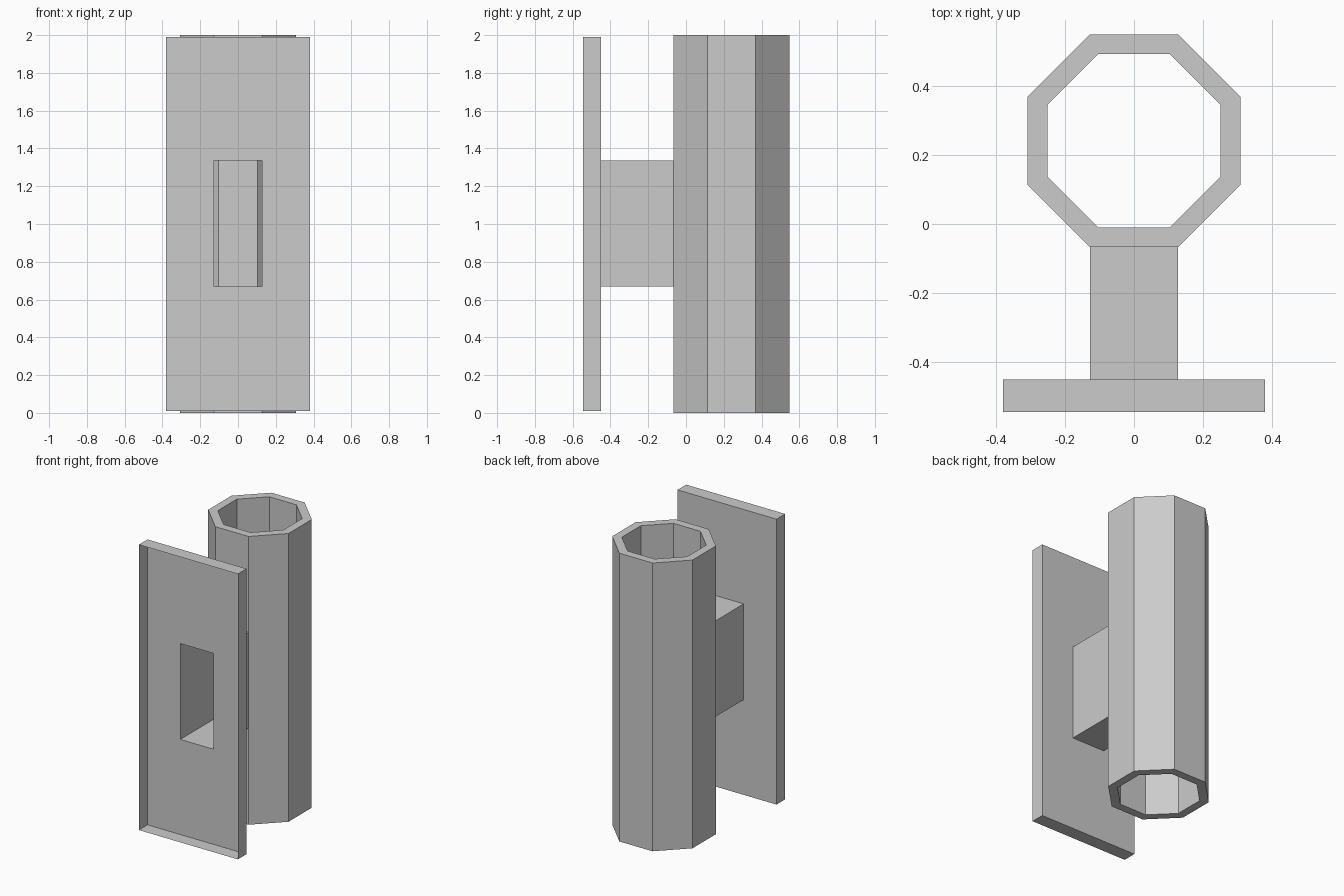
import bpy, bmesh
from math import sin, cos, pi, tan

if "Cube" in bpy.data.objects:
    bpy.data.objects.remove(bpy.data.objects["Cube"])

ARM_W, ARM_Z0, ARM_Z1 = 0.308 * tan(pi / 8), 0.67, 1.335   # arm half width and heights
PLATE_FRONT, PLATE_BACK = -0.545, -0.45
TUBE_Y, OUTER, INNER = 0.241, 0.308, 0.251                 # tube centre and apothems
TUBE_FRONT = TUBE_Y - OUTER


def rect(w, z0, z1, y):
    return [(-w, y, z0), (w, y, z0), (w, y, z1), (-w, y, z1)]


def octagon(apothem, z):
    # side 7 -> 0 is the flat one facing the front
    r = apothem / cos(pi / 8)
    return [(r * cos(a), TUBE_Y + r * sin(a), z)
            for a in (-pi / 2 + pi / 8 + i * pi / 4 for i in range(8))]


def bridge(bm, a, b, skip=()):
    """Quads between two equal closed loops."""
    n = len(a)
    for i in range(n):
        if i not in skip:
            j = (i + 1) % n
            bm.faces.new((a[i], a[j], b[j], b[i]))


def loop(bm, pts):
    return [bm.verts.new(p) for p in pts]


def finish(bm, name, flip=False):
    bmesh.ops.remove_doubles(bm, verts=bm.verts, dist=1e-5)
    if flip:
        bmesh.ops.reverse_faces(bm, faces=bm.faces)
    mesh = bpy.data.meshes.new(name)
    bm.to_mesh(mesh)
    bm.free()
    obj = bpy.data.objects.new(name, mesh)
    bpy.context.collection.objects.link(obj)
    return obj


# Mounting plate: shallow tray open at the front, back wall pierced by the arm
bm = bmesh.new()
front = loop(bm, rect(0.38, 0.01, 1.99, PLATE_FRONT))
back = loop(bm, rect(0.38, 0.01, 1.99, PLATE_BACK))
hole = loop(bm, rect(ARM_W, ARM_Z0, ARM_Z1, PLATE_BACK))
bridge(bm, front, back)
bridge(bm, back, hole)
finish(bm, "mounting_plate", True)

# Hollow arm, open at both ends
bm = bmesh.new()
bridge(bm, loop(bm, rect(ARM_W, ARM_Z0, ARM_Z1, PLATE_BACK)),
       loop(bm, rect(ARM_W, ARM_Z0, ARM_Z1, TUBE_FRONT)))
finish(bm, "connecting_arm", True)

# Octagonal tube: outer wall, inner wall and end rings
bm = bmesh.new()
loops = [loop(bm, octagon(a, z))
         for a, z in ((OUTER, 0), (OUTER, 2), (INNER, 2), (INNER, 0))]
for k in range(4):
    bridge(bm, loops[k], loops[(k + 1) % 4], skip=(7,) if k == 0 else ())
# front outer side is left open where the arm joins
for z0, z1 in ((0, ARM_Z0), (ARM_Z1, 2)):
    bm.faces.new(loop(bm, rect(ARM_W, z0, z1, TUBE_FRONT)))
finish(bm, "octagonal_tube")
